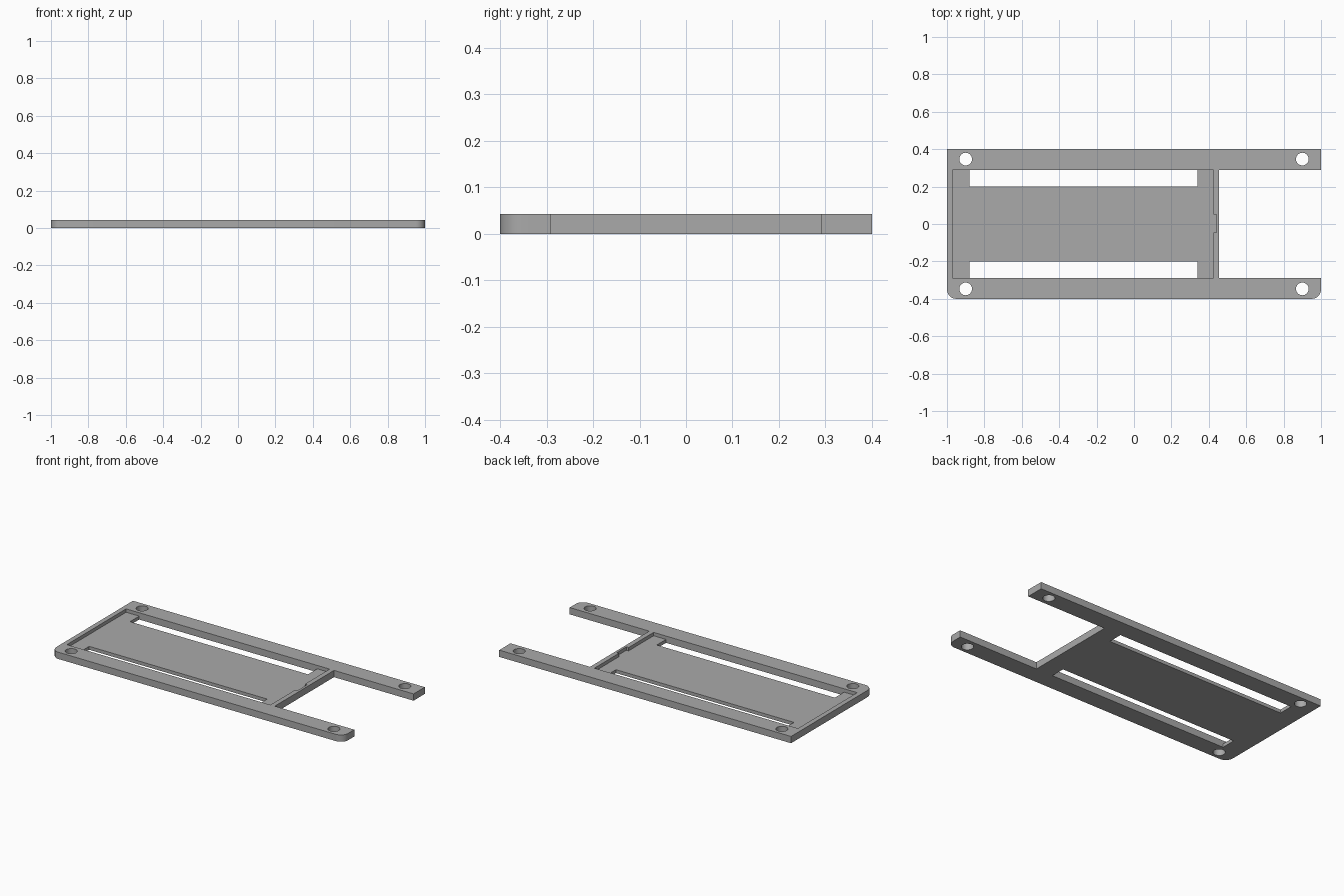
import bpy
import bmesh
from math import cos, sin, pi, radians

default = bpy.data.objects.get("Cube")
if default:
    bpy.data.objects.remove(default, do_unlink=True)

HEIGHT = 0.042      # full thickness
FLOOR = 0.021       # pocket floor level
HALF_X, HALF_Y = 1.0, 0.4
INNER_Y = 0.29      # inner side of the two rails
BAR_X = 0.455       # outer side of the cross bar

grey = bpy.data.materials.new("plain_grey")
grey.use_nodes = True
colour = (0.40, 0.40, 0.40, 1)
grey.diffuse_color = colour
grey.node_tree.nodes["Principled BSDF"].inputs["Base Color"].default_value = colour


def arc(cx, cy, r, start, end, steps):
    angles = [radians(start + (end - start) * i / steps) for i in range(steps + 1)]
    return [(cx + r * cos(a), cy + r * sin(a)) for a in angles]


def rectangle(x0, x1, y0, y1):
    return [(x0, y0), (x1, y0), (x1, y1), (x0, y1)]


def prism(name, outline, z0, z1):
    """Extrude a counter-clockwise plan outline from z0 to z1."""
    bm = bmesh.new()
    base = bm.faces.new([bm.verts.new((x, y, z0)) for x, y in outline])
    top = bmesh.ops.extrude_face_region(bm, geom=[base])["geom"]
    bmesh.ops.translate(bm, vec=(0, 0, z1 - z0),
                        verts=[v for v in top if isinstance(v, bmesh.types.BMVert)])
    bmesh.ops.recalc_face_normals(bm, faces=bm.faces)
    mesh = bpy.data.meshes.new(name)
    bm.to_mesh(mesh)
    bm.free()
    mesh.materials.append(grey)
    obj = bpy.data.objects.new(name, mesh)
    bpy.context.collection.objects.link(obj)
    return obj


def cut(target, cutter):
    """Subtract the cutter from the target and discard it."""
    bpy.context.view_layer.objects.active = target
    mod = target.modifiers.new("cut", "BOOLEAN")
    mod.operation = "DIFFERENCE"
    mod.solver = "EXACT"
    mod.object = cutter
    cutter.hide_render = True
    bpy.ops.object.modifier_apply(modifier=mod.name)
    bpy.data.objects.remove(cutter, do_unlink=True)


# Frame outline: rounded front corners, two rails reaching past the cross bar
R = 0.05
outline = arc(-HALF_X + R, -HALF_Y + R, R, 180, 270, 10)
outline += arc(HALF_X - R, -HALF_Y + R, R, 270, 360, 10)
outline += [(HALF_X, -INNER_Y), (BAR_X, -INNER_Y), (BAR_X, INNER_Y),
            (HALF_X, INNER_Y), (HALF_X, HALF_Y), (-HALF_X, HALF_Y)]
frame = prism("mounting_frame", outline, 0, HEIGHT)

# Shallow pocket with a small notch in the cross bar
POCKET_X, NOTCH_X = 0.425, 0.44
pocket = [(-0.97, -INNER_Y), (POCKET_X, -INNER_Y), (POCKET_X, -0.045),
          (NOTCH_X, -0.045), (NOTCH_X, 0.05), (POCKET_X, 0.05),
          (POCKET_X, INNER_Y), (-0.97, INNER_Y)]
cut(frame, prism("pocket_cutter", pocket, FLOOR, 0.1))

# Long slots beside the rails, and screw holes at the corners
for side in (-1, 1):
    y0, y1 = sorted((side * 0.2, side * INNER_Y))
    cut(frame, prism("slot_cutter", rectangle(-0.88, 0.34, y0, y1), -0.05, 0.1))
    for x in (-0.9, 0.9):
        ring = arc(x, side * 0.347, 0.034, 0, 360, 40)[:-1]
        cut(frame, prism("hole_cutter", ring, -0.05, 0.1))

# Smooth the curved walls and keep the edges crisp
bpy.ops.object.select_all(action="DESELECT")
frame.select_set(True)
bpy.context.view_layer.objects.active = frame
bpy.ops.object.shade_smooth_by_angle(angle=radians(30))
